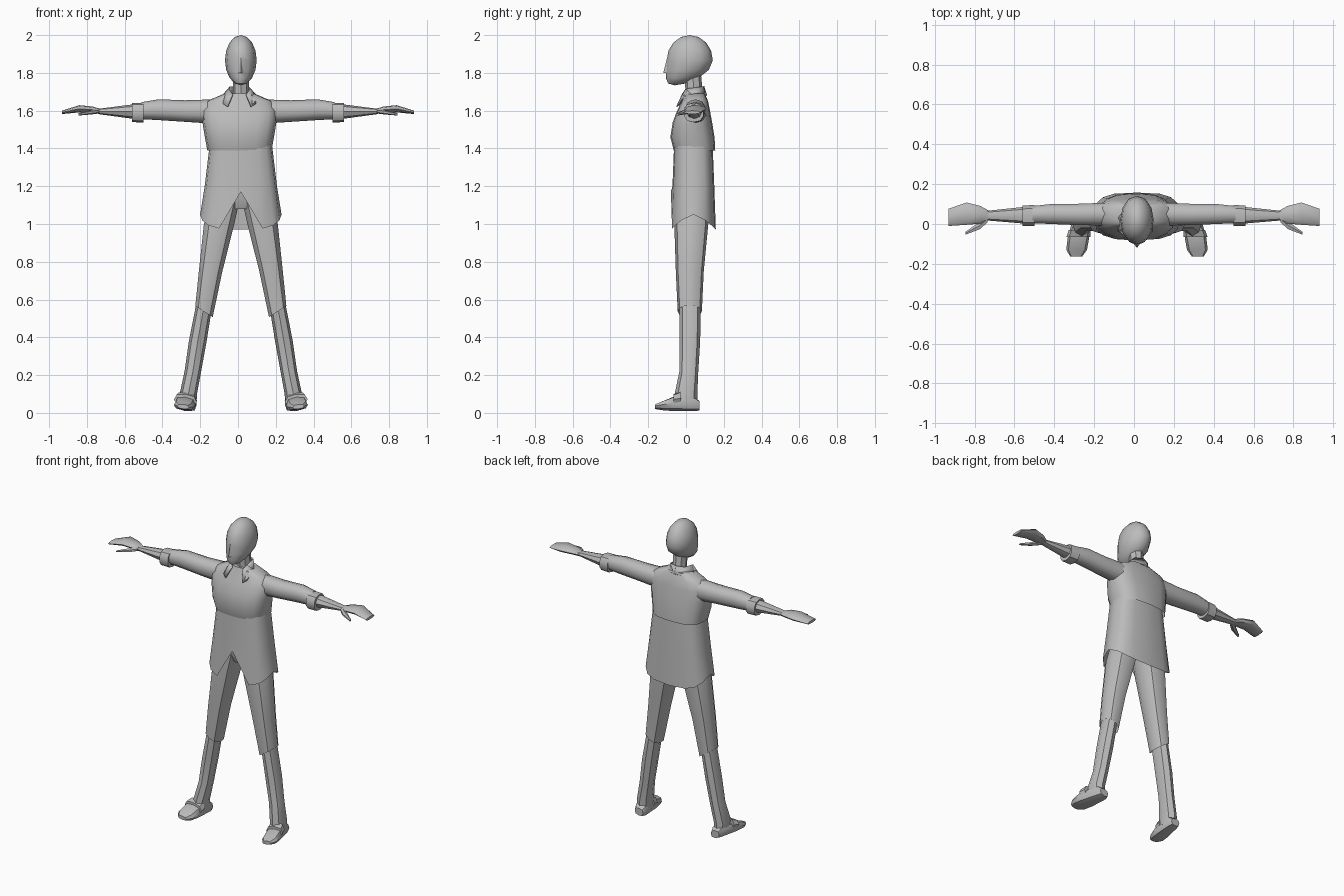
import bpy, bmesh, math
from mathutils import Vector

if "Cube" in bpy.data.objects:
    bpy.data.objects.remove(bpy.data.objects["Cube"], do_unlink=True)

shade = (0.5, 0.5, 0.5, 1)
grey = bpy.data.materials.new("plain grey")
grey.use_nodes = True
grey.diffuse_color = shade
grey.node_tree.nodes["Principled BSDF"].inputs["Base Color"].default_value = shade
middle = 0.015  # the body stands slightly to its left


def finish(name, bm):
    bmesh.ops.recalc_face_normals(bm, faces=bm.faces)
    mesh = bpy.data.meshes.new(name)
    bm.to_mesh(mesh)
    bm.free()
    mesh.materials.append(grey)
    obj = bpy.data.objects.new(name, mesh)
    bpy.context.collection.objects.link(obj)
    bpy.ops.object.select_all(action="DESELECT")
    obj.select_set(True)
    bpy.context.view_layer.objects.active = obj
    bpy.ops.object.shade_smooth_by_angle(angle=math.radians(40))
    return obj


def signed_power(value, power):
    return math.copysign(abs(value) ** power, value)


def loft(name, axis, rings, sides=8, power=1, side=1, shift=middle, open_start=False, adjust=None):
    """Skin rings of (position along axis, centre of the two cross axes, their half sizes)."""
    along = "xyz".index(axis)
    first, second = [k for k in range(3) if k != along]
    bm = bmesh.new()
    rows = []
    for position, centre_a, centre_b, half_a, half_b in rings:
        row = []
        for i in range(sides):
            turn = math.tau * i / sides
            co = Vector()
            co[along] = position
            co[first] = centre_a + half_a * signed_power(math.sin(turn), power)
            co[second] = centre_b - half_b * signed_power(math.cos(turn), power)
            if adjust:
                adjust(co, turn, not rows)
            co.x = co.x * side + shift
            row.append(bm.verts.new(co))
        rows.append(row)
    for low, high in zip(rows, rows[1:]):
        for i in range(sides):
            bm.faces.new((low[i - 1], low[i], high[i], high[i - 1]))
    if not open_start:
        bm.faces.new(rows[0])
    bm.faces.new(rows[-1])
    return finish(name, bm)


def plate(name, points, side):
    bm = bmesh.new()
    bm.faces.new([bm.verts.new((x * side + middle / 2, y, z)) for x, y, z in points])
    obj = finish(name, bm)
    solid = obj.modifiers.new("thickness", "SOLIDIFY")
    solid.thickness = 0.006
    solid.offset = 0


# Head: an egg whose lower half is pulled forward into the jaw
bm = bmesh.new()
bmesh.ops.create_uvsphere(bm, u_segments=12, v_segments=8, radius=1)
for vert in bm.verts:
    x, y, height = vert.co
    jaw = min(height, 0) ** 2
    vert.co = (middle + 0.084 * x, 0.02 + 0.122 * y - 0.08 * jaw, 1.867 + 0.133 * height)
finish("head", bm)

loft("nose", "z", [(1.8, 0, -.1, .015, .02), (1.88, 0, -.09, .006, .01)], sides=4)
loft("neck", "z", [(1.62, 0, .055, .05, .055), (1.68, 0, .045, .042, .045),
                   (1.79, 0, .035, .042, .045)])

# Jacket top, hanging loose over the skirt of the coat
loft("jacket_top", "z", [
    (1.39, 0, .045, .17, .11), (1.46, 0, .034, .183, .117), (1.54, 0, .034, .196, .104),
    (1.6, 0, .04, .2, .087), (1.65, 0, .047, .175, .07), (1.69, 0, .045, .08, .055),
], sides=16, power=.7, shift=middle / 2, open_start=True)


# Coat skirt, flaring evenly to a pointed hem with a front notch
def coat_hem(co, turn, is_hem):
    if is_hem:
        co.z += 0.05 - 0.08 * abs(math.cos(turn))
        if turn == 0:
            co.z += 0.2


skirt = []
for z in (1, 1.2, 1.42):
    flare = 1.42 - z
    skirt.append((z, 0, .039, .165 + flare * .12, .102 + flare * .04))
loft("coat_skirt", "z", skirt, sides=16, power=.65, open_start=True, adjust=coat_hem)

# Trouser seat inside the coat
loft("trouser_seat", "z", [(1.08, 0, .03, .06, .07), (1.14, 0, .03, .15, .09),
                           (1.25, 0, .03, .15, .09)])


def trouser_hem(co, turn, is_hem):
    if is_hem:
        co.z += (co.x - 0.2) * 0.65


def foot_slope(co, turn, is_heel):
    co.z += (co.x - 0.28) * 0.12


for side, word in ((1, "left_"), (-1, "right_")):
    # Legs
    loft(word + "upper_leg", "z", [
        (.54, .195, .02, .048, .064), (.75, .16, .02, .065, .074),
        (1, .115, .028, .084, .09), (1.12, .085, .03, .08, .09),
    ], sides=10, power=.85, side=side, open_start=True, adjust=trouser_hem)
    loft(word + "lower_leg", "z", [
        (.04, .277, 0, .042, .06), (.1, .278, 0, .046, .06), (.22, .254, .015, .044, .05),
        (.38, .228, .02, .047, .055), (.66, .178, .022, .042, .058),
    ], side=side)

    # Shoes with a raised strap
    loft(word + "shoe", "y", [
        (.072, .275, .038, .03, .024), (.05, .275, .045, .04, .035),
        (-.07, .294, .045, .054, .037), (-.13, .303, .034, .052, .022),
        (-.163, .305, .03, .03, .012),
    ], power=.7, side=side, adjust=foot_slope)
    loft(word + "shoe_strap", "y", [
        (-.03, .287, .07, .055, .042), (-.065, .294, .063, .06, .034),
    ], power=.8, side=side, adjust=foot_slope)

    # Sleeves, rolled cuffs and forearms
    loft(word + "sleeve", "x", [
        (.12, .05, 1.595, .06, .065), (.28, .048, 1.598, .056, .057),
        (.42, .05, 1.605, .052, .055), (.51, .047, 1.6, .045, .045),
    ], sides=10, power=.9, side=side, shift=0)
    loft(word + "rolled_cuff", "x", [
        (.5, .043, 1.59, .055, .052), (.56, .041, 1.59, .053, .051),
    ], sides=10, power=.8, side=side, shift=0)
    loft(word + "forearm", "x", [
        (.55, .044, 1.595, .042, .039), (.74, .042, 1.596, .024, .014),
    ], side=side, shift=0)

    # Flat hands with a thumb pointing forward
    loft(word + "hand", "x", [
        (.73, .043, 1.596, .025, .014), (.77, .046, 1.605, .044, .017),
        (.84, .052, 1.61, .056, .019), (.932, .033, 1.591, .043, .009),
    ], power=.85, side=side, shift=0)
    loft(word + "thumb", "x", [
        (.735, .025, 1.597, .02, .012), (.775, -.008, 1.592, .022, .012),
        (.845, -.046, 1.58, .008, .006),
    ], sides=6, side=side, shift=0)

    # Open pointed collar
    inner, outer = (.055, 0, 1.715), (.085, .03, 1.685)
    plate(word + "collar_point", [
        (.035, -.02, 1.685), inner, outer, (.085, -.035, 1.635), (.062, -.05, 1.62)], side)
    plate(word + "collar_stand", [
        inner, (.05, .075, 1.725), (0, .095, 1.728), (0, .11, 1.68), (.085, .09, 1.675), outer], side)
